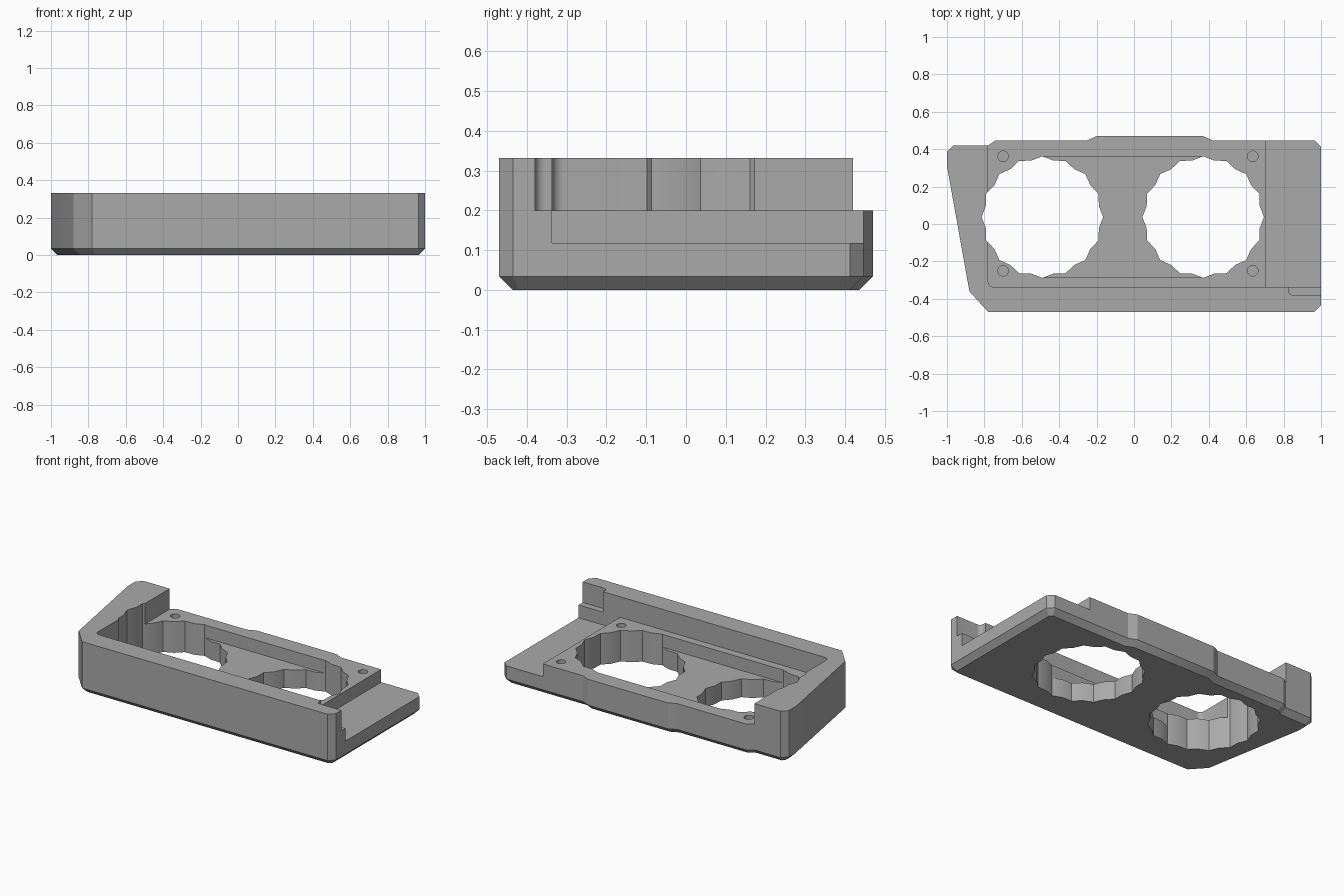
import bpy, bmesh, math
from mathutils import Vector

if "Cube" in bpy.data.objects:
    bpy.data.objects.remove(bpy.data.objects["Cube"])


def prism(name, rings):
    """Solid lofted through rings of (points, z), capped at both ends."""
    bm = bmesh.new()
    loops = [[bm.verts.new((x, y, z)) for x, y in pts] for pts, z in rings]
    for a, b in zip(loops, loops[1:]):
        for i in range(len(a)):
            j = (i + 1) % len(a)
            bm.faces.new((a[i], a[j], b[j], b[i]))
    bm.faces.new(loops[0][::-1])
    bm.faces.new(loops[-1])
    bmesh.ops.recalc_face_normals(bm, faces=bm.faces)
    mesh = bpy.data.meshes.new(name)
    bm.to_mesh(mesh)
    bm.free()
    ob = bpy.data.objects.new(name, mesh)
    bpy.context.collection.objects.link(ob)
    return ob


def inset(pts, d):
    """Offset a counter-clockwise outline inward by d."""
    out = []
    for i, p in enumerate(pts):
        p, a, b = Vector(p), Vector(pts[i - 1]), Vector(pts[(i + 1) % len(pts)])
        e, f = (p - a).normalized(), (b - p).normalized()
        n, m = Vector((-e.y, e.x)), Vector((-f.y, f.x))
        out.append(p + (n + m) * d / (1 + n.dot(m)))
    return out


def circle(cx, cy, radii, n):
    return [(cx + radii[i % len(radii)] * math.cos(math.tau * i / n),
             cy + radii[i % len(radii)] * math.sin(math.tau * i / n)) for i in range(n)]


def pocket(x0, y0, x1, y1, r=0.0):
    """Rectangle whose lower left corner is rounded by r."""
    corner = [(x0, y0)]
    if r:
        corner = [(x0 + r - r * math.cos(a), y0 + r - r * math.sin(a))
                  for a in (math.pi / 2 * k / 6 for k in range(7))]
    return corner + [(x1, y0), (x1, y1), (x0, y1)]


def cut(target, name, pts, z0, z1):
    tool = prism(name, [(pts, z0), (pts, z1)])
    tool.hide_render = True
    mod = target.modifiers.new(name, 'BOOLEAN')
    mod.operation, mod.solver, mod.object = 'DIFFERENCE', 'EXACT', tool
    bpy.context.view_layer.objects.active = target
    bpy.ops.object.modifier_apply(modifier=name)
    bpy.data.objects.remove(tool)


# Body with chamfered bottom edge
outline = [(-0.78, -0.47), (0.965, -0.47), (1, -0.435), (1, 0.412), (0.965, 0.447),
           (0.42, 0.447), (0.37, 0.47), (-0.20, 0.47), (-0.25, 0.447), (-0.74, 0.447),
           (-0.78, 0.42), (-0.965, 0.42), (-1, 0.385), (-1, 0.31), (-0.88, -0.36)]
body = prism("mounting_bracket", [(inset(outline, 0.034), 0), (outline, 0.034), (outline, 0.332)])

# Main recess, right ledge, wall notch and the channel joining the openings
cut(body, "recess", pocket(-0.78, -0.337, 1.2, 0.6, 0.03), 0.2, 0.5)
cut(body, "ledge", pocket(0.705, -0.337, 1.2, 0.6), 0.118, 0.5)
cut(body, "wall_notch", pocket(0.825, -0.38, 1.2, -0.3, 0.025), 0.2, 0.5)
cut(body, "channel", pocket(-0.49, -0.286, 0.37, 0.36), 0.118, 0.5)

# Scalloped through openings
for cx in (-0.49, 0.37):
    cut(body, "opening", circle(cx, 0.037, (0.325, 0.308), 32), -0.2, 0.5)

# Blind screw holes
for x in (-0.7, 0.635):
    for y in (0.362, -0.25):
        cut(body, "screw_hole", circle(x, y, (0.028,), 24), 0.1, 0.5)

# Material and shading
grey = bpy.data.materials.new("grey_plastic")
grey.diffuse_color = (0.4, 0.4, 0.4, 1)
grey.use_nodes = True
grey.node_tree.nodes["Principled BSDF"].inputs["Base Color"].default_value = grey.diffuse_color
body.data.materials.clear()
body.data.materials.append(grey)
for p in body.data.polygons:
    p.material_index = 0
bpy.ops.object.select_all(action='DESELECT')
body.select_set(True)
bpy.context.view_layer.objects.active = body
bpy.ops.object.shade_smooth_by_angle(angle=math.radians(20))
